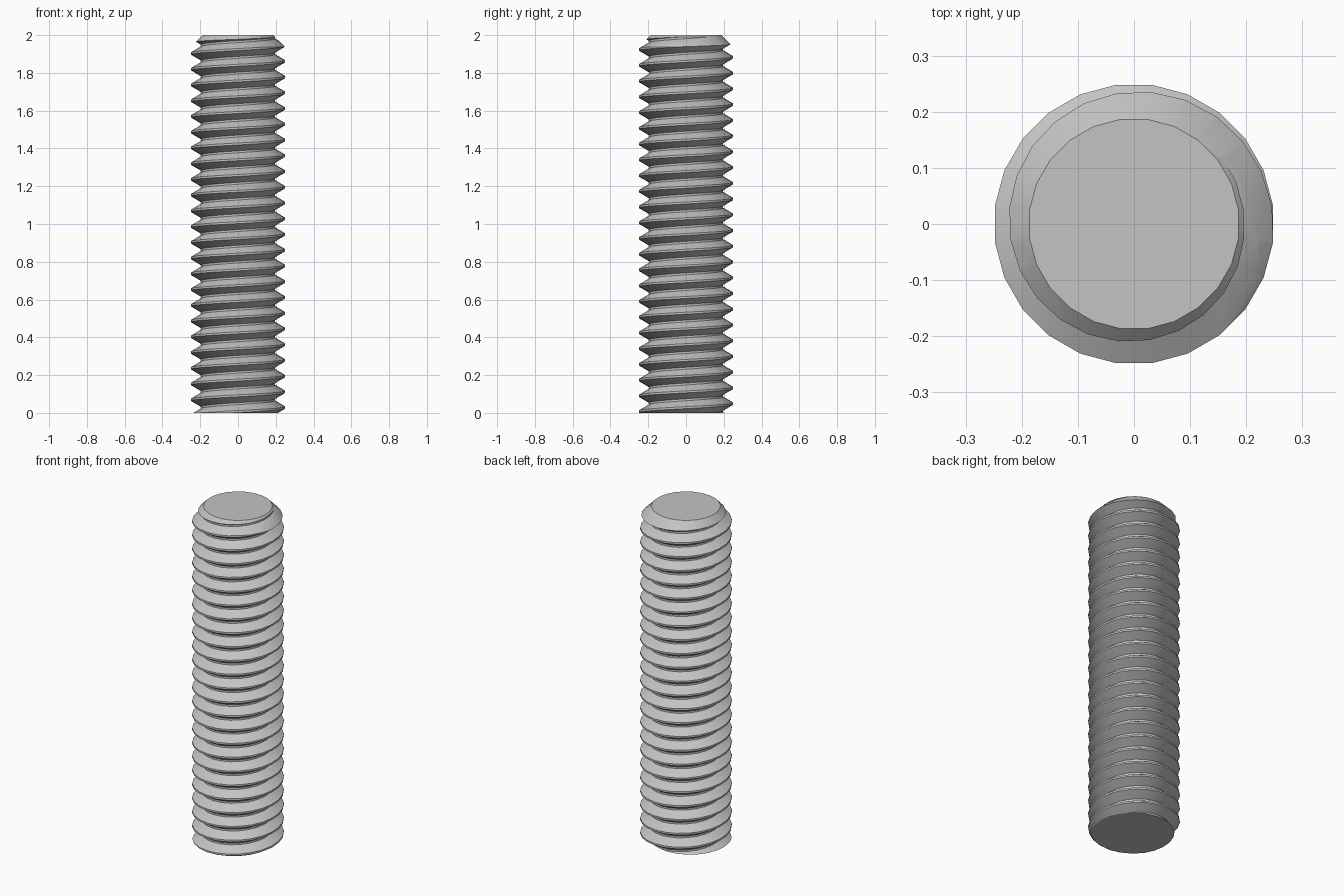
import bpy, bmesh
from math import sin, cos, tau

if "Cube" in bpy.data.objects:
    bpy.data.objects.remove(bpy.data.objects["Cube"], do_unlink=True)

LENGTH = 2.0
PITCH = LENGTH / 24
SIDES = 24
CREST_R, ROOT_R, TIP_R = 0.25, 0.197, 0.188
CREST_Z = 0.028          # crest height on the +x side
OFFSET = 0.5             # turns the facets half a step


def make_object(name, bm):
    bmesh.ops.recalc_face_normals(bm, faces=bm.faces[:])
    mesh = bpy.data.meshes.new(name)
    bm.to_mesh(mesh)
    bm.free()
    obj = bpy.data.objects.new(name, mesh)
    bpy.context.collection.objects.link(obj)
    return obj


# Threaded rod: one tooth profile (radius, height) swept along a helix
half = PITCH / 16
tooth = [(ROOT_R, half - PITCH / 2), (CREST_R, -half),
         (CREST_R, half), (ROOT_R, PITCH / 2 - half)]
bm = bmesh.new()
rows = []
for i in range(-3 * SIDES, 28 * SIDES):
    a = tau * (i + OFFSET) / SIDES
    z = CREST_Z + PITCH * (i + OFFSET) / SIDES
    rows.append([bm.verts.new((r * cos(a), r * sin(a), z + dz)) for r, dz in tooth])
for i in range(len(rows) - 1):
    here, after = rows[i], rows[i + 1]
    for j in range(3):
        bm.faces.new((here[j], after[j], after[j + 1], here[j + 1]))
    if i + SIDES + 1 < len(rows):      # root strip joins one turn to the next
        up, up_after = rows[i + SIDES], rows[i + SIDES + 1]
        bm.faces.new((here[3], after[3], up_after[0], up[0]))

# Cut the ragged ends flat and cap them
for z, direction in ((-0.04, -1), (LENGTH + 0.04, 1)):
    cut = bmesh.ops.bisect_plane(
        bm, geom=bm.verts[:] + bm.edges[:] + bm.faces[:],
        plane_co=(0, 0, z), plane_no=(0, 0, direction), clear_outer=True)
    edges = [e for e in cut["geom_cut"] if isinstance(e, bmesh.types.BMEdge)]
    bmesh.ops.contextual_create(bm, geom=edges)
rod = make_object("threaded_rod", bm)

# Envelope: flat bottom, chamfered top
bm = bmesh.new()
outline = [(0.4, 0), (0.4, LENGTH - 0.4 + TIP_R), (TIP_R, LENGTH)]
rings = [[bm.verts.new((r * cos(tau * (k + OFFSET) / SIDES),
                        r * sin(tau * (k + OFFSET) / SIDES), z))
          for k in range(SIDES)] for r, z in outline]
for low, high in zip(rings, rings[1:]):
    for k in range(SIDES):
        n = (k + 1) % SIDES
        bm.faces.new((low[k], low[n], high[n], high[k]))
bm.faces.new(rings[0])
bm.faces.new(rings[-1])
envelope = make_object("end_envelope", bm)
envelope.hide_render = True

# Trim the rod to the envelope
trim = rod.modifiers.new("trim_ends", "BOOLEAN")
trim.operation = "INTERSECT"
trim.solver = "EXACT"
trim.object = envelope
bpy.ops.object.select_all(action="DESELECT")
rod.select_set(True)
bpy.context.view_layer.objects.active = rod
bpy.ops.object.modifier_apply(modifier=trim.name)
bpy.data.objects.remove(envelope, do_unlink=True)

# Steel colour and shading
steel = bpy.data.materials.new("light_steel")
steel.use_nodes = True
colour = (0.55, 0.55, 0.55, 1)
steel.diffuse_color = colour
steel.node_tree.nodes["Principled BSDF"].inputs["Base Color"].default_value = colour
rod.data.materials.clear()
rod.data.materials.append(steel)
bpy.ops.object.shade_smooth_by_angle(angle=0.5)
